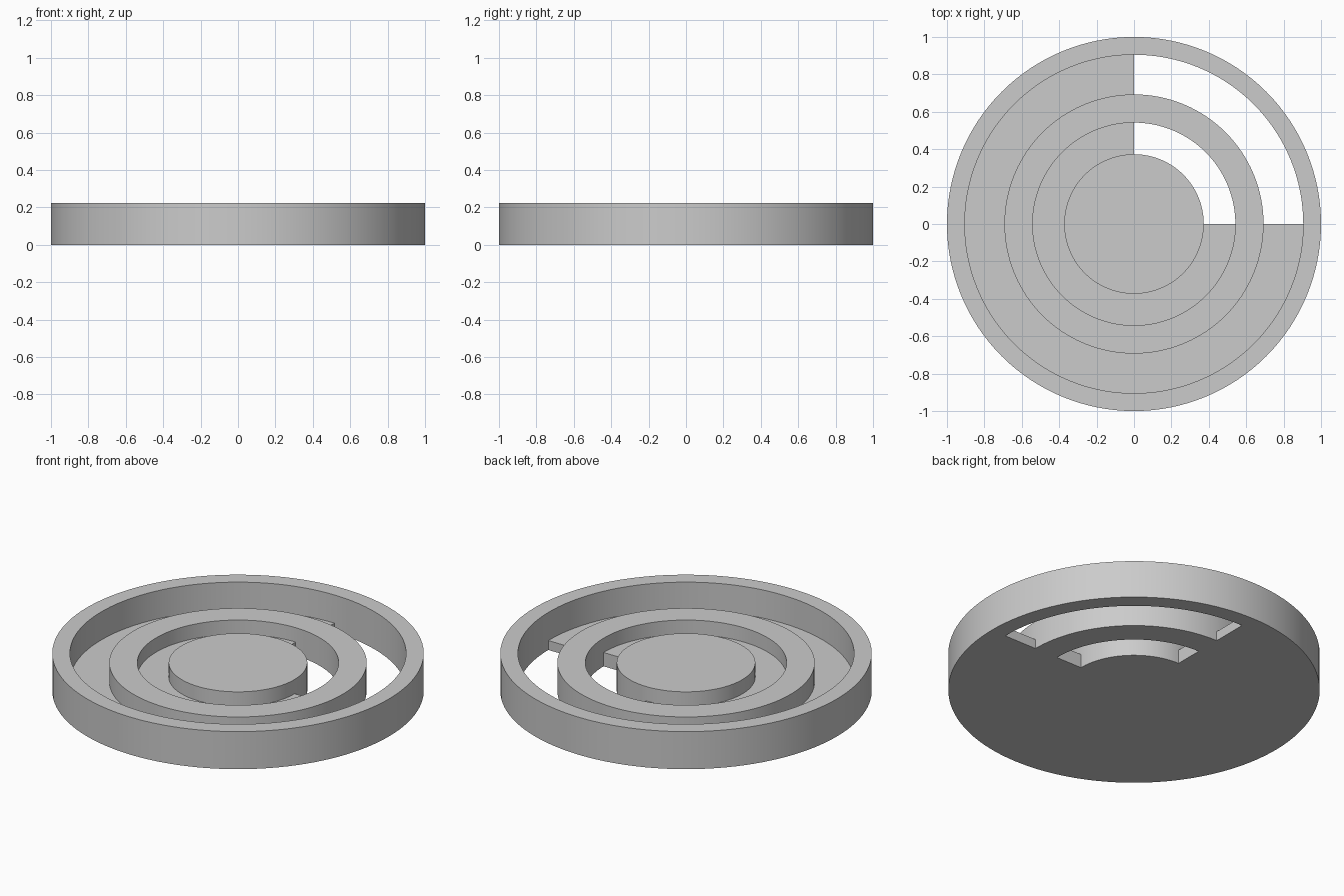
import bpy, bmesh, math

cube = bpy.data.objects.get("Cube")
if cube:
    bpy.data.objects.remove(cube, do_unlink=True)

# Radii from the centre outwards, and the heights of each step
HUB, RING_IN, RING_OUT, RIM_IN, RIM_OUT = 0.373, 0.542, 0.693, 0.905, 1.0
INNER_FLOOR, OUTER_FLOOR, STEP_TOP, RIM_TOP = 0.082, 0.056, 0.167, 0.223
STEPS_PER_QUARTER = 32

bm = bmesh.new()


def point(r, z, angle):
    return bm.verts.new((r * math.cos(angle), r * math.sin(angle), z))


def sweep(profile, first_quarter, quarters):
    """Turn an (r, z) outline around z through a number of quarter turns."""
    n = quarters * STEPS_PER_QUARTER
    start = first_quarter * math.pi / 2
    columns = [[point(r, z, start + quarters * math.pi / 2 * i / n) for r, z in profile]
               for i in range(n + 1)]
    for a, b in zip(columns, columns[1:]):
        for k in range(len(profile) - 1):
            bm.faces.new((a[k], a[k + 1], b[k + 1], b[k]))


def closed_section(r_in, r_out, top, in_floor, out_floor):
    """Outline of a free-standing ring, with a point at each floor level."""
    return [(r_in, 0), (r_in, in_floor), (r_in, top), (r_out, top),
            (r_out, out_floor), (r_out, 0), (r_in, 0)]


# Three quarters: hub, rings and rim joined by the floors
sweep([(0, STEP_TOP), (HUB, STEP_TOP), (HUB, INNER_FLOOR), (RING_IN, INNER_FLOOR),
       (RING_IN, STEP_TOP), (RING_OUT, STEP_TOP), (RING_OUT, OUTER_FLOOR),
       (RIM_IN, OUTER_FLOOR), (RIM_IN, RIM_TOP), (RIM_OUT, RIM_TOP),
       (RIM_OUT, OUTER_FLOOR), (RIM_OUT, 0), (RIM_IN, 0), (RING_OUT, 0),
       (RING_IN, 0), (HUB, 0), (0, 0)], 1, 3)

# Open quarter: the same walls with the floors left out
sweep([(0, STEP_TOP), (HUB, STEP_TOP), (HUB, INNER_FLOOR), (HUB, 0), (0, 0)], 0, 1)
sweep(closed_section(RING_IN, RING_OUT, STEP_TOP, INNER_FLOOR, OUTER_FLOOR), 0, 1)
sweep(closed_section(RIM_IN, RIM_OUT, RIM_TOP, OUTER_FLOOR, OUTER_FLOOR), 0, 1)

# Cut ends of the two floors
for angle in (0, math.pi / 2):
    for r0, r1, z in ((HUB, RING_IN, INNER_FLOOR), (RING_OUT, RIM_IN, OUTER_FLOOR)):
        bm.faces.new([point(r, h, angle) for r, h in ((r0, 0), (r1, 0), (r1, z), (r0, z))])

bmesh.ops.remove_doubles(bm, verts=bm.verts, dist=0.0001)
bmesh.ops.recalc_face_normals(bm, faces=bm.faces)

mesh = bpy.data.meshes.new("ringed_disc")
bm.to_mesh(mesh)
bm.free()
disc = bpy.data.objects.new("ringed_disc", mesh)
bpy.context.collection.objects.link(disc)

# Plain grey material
grey = bpy.data.materials.new("grey")
grey.use_nodes = True
colour = (0.6, 0.6, 0.6, 1)
grey.diffuse_color = colour
grey.node_tree.nodes["Principled BSDF"].inputs["Base Color"].default_value = colour
mesh.materials.append(grey)

bpy.ops.object.select_all(action='DESELECT')
disc.select_set(True)
bpy.context.view_layer.objects.active = disc
bpy.ops.object.shade_smooth_by_angle(angle=math.radians(30))
